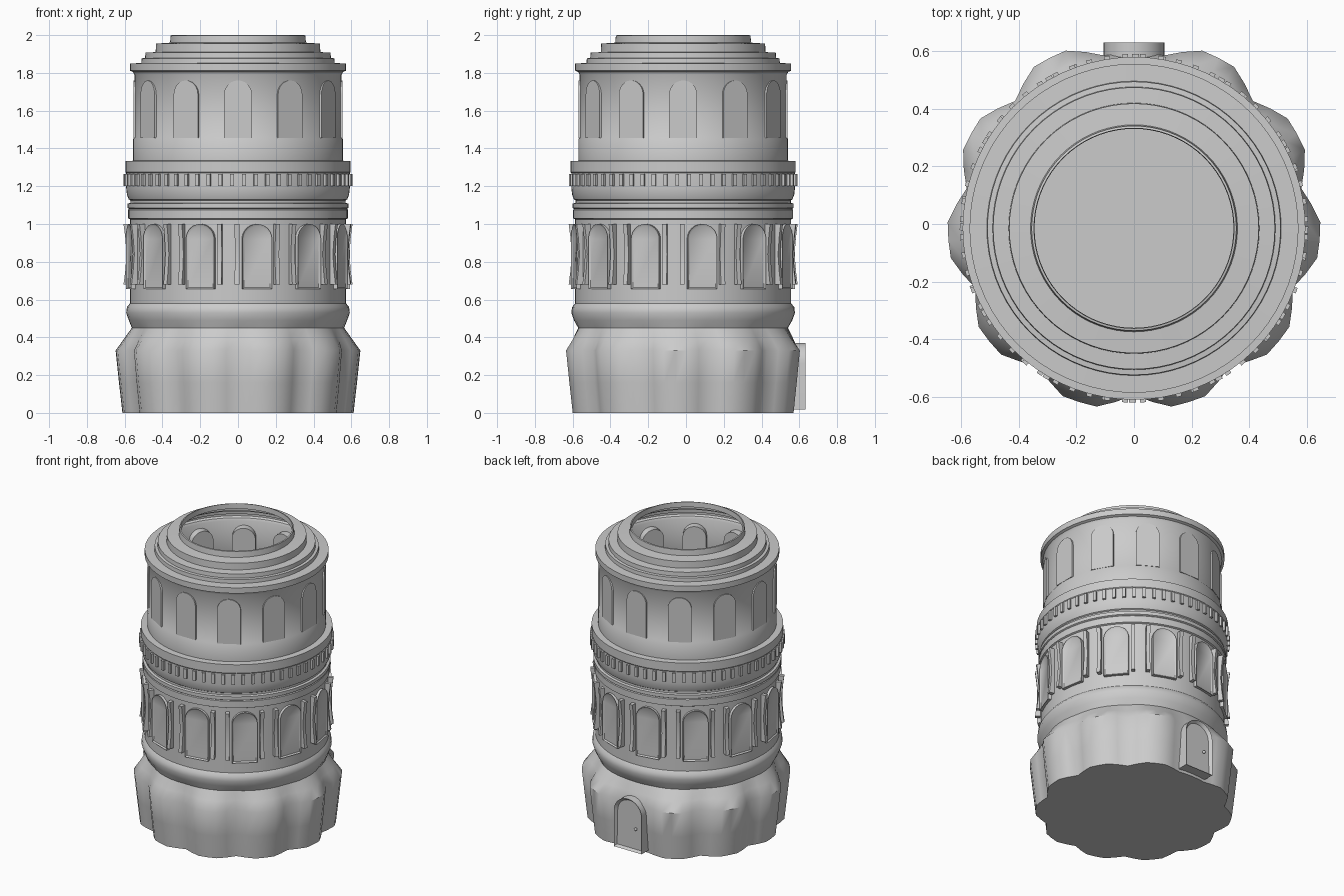
import bpy, bmesh, math
from mathutils import Matrix, Vector

if "Cube" in bpy.data.objects:
    bpy.data.objects.remove(bpy.data.objects["Cube"])

CY = -0.015  # tower axis sits slightly forward


def finish(name, bm, angle=35):
    me = bpy.data.meshes.new(name)
    bm.to_mesh(me)
    bm.free()
    ob = bpy.data.objects.new(name, me)
    bpy.context.collection.objects.link(ob)
    bpy.ops.object.select_all(action='DESELECT')
    ob.select_set(True)
    bpy.context.view_layer.objects.active = ob
    bpy.ops.object.shade_smooth_by_angle(angle=math.radians(angle))
    return ob


def lathe(name, rings, angles, cap=False, angle=35):
    """rings: list of functions theta -> (x, y, z)"""
    bm = bmesh.new()
    rows = [[bm.verts.new(f(a)) for a in angles] for f in rings]
    n = len(angles)
    for lo, hi in zip(rows, rows[1:]):
        for i in range(n):
            j = (i + 1) % n
            bm.faces.new((lo[i], lo[j], hi[j], hi[i]))
    if cap:
        c = bm.verts.new((0, 0, 0))
        for i in range(n):
            bm.faces.new((rows[0][(i + 1) % n], rows[0][i], c))
    return finish(name, bm, angle)


def circle(r, z, cy=CY):
    return lambda a: (r * math.cos(a), cy + r * math.sin(a), z)


def radial(az, cy=CY):
    """local y points outward at azimuth az (degrees)"""
    return Matrix.Translation((0, cy, 0)) @ Matrix.Rotation(math.radians(az - 90), 4, 'Z')


def prism(bm, mat, outline, y0, y1, inset=0, depth=0):
    """extrude an x-z outline from y0 to y1, optionally recessing the front"""
    back = [bm.verts.new(mat @ Vector((x, y0, z))) for x, z in outline]
    front = [bm.verts.new(mat @ Vector((x, y1, z))) for x, z in outline]
    n = len(outline)
    faces = [bm.faces.new(back), bm.faces.new(front)]
    for i in range(n):
        j = (i + 1) % n
        faces.append(bm.faces.new((back[i], back[j], front[j], front[i])))
    bmesh.ops.recalc_face_normals(bm, faces=faces)
    if inset:
        bmesh.ops.inset_region(bm, faces=[faces[1]], thickness=inset)
        bmesh.ops.translate(bm, verts=list(faces[1].verts),
                            vec=mat.to_3x3() @ Vector((0, -depth, 0)))


def arch(w, z0, z1, n=12):
    pts = [(-w, z0), (w, z0)]
    return pts + [(w * math.cos(math.pi * i / n), z1 - w + w * math.sin(math.pi * i / n))
                  for i in range(n + 1)]


# Lobed base: ten lobes with a wider gap at the back for the door
LOBES = [-73 + 34 * k for k in range(5)]
LOBES += [-180 - a for a in LOBES]


def lobe_weight(a):
    deg = math.degrees(a)
    d = min(abs((deg - l + 180) % 360 - 180) for l in LOBES)
    return 1 - min(1, max(0, (d - 5.5) / 11.5))


def lobed(tip, valley, z, cy):
    def f(a):
        r = valley + (tip - valley) * lobe_weight(a)
        return (r * math.cos(a), cy + r * math.sin(a), z)
    return f


base_angles = set()
for l in LOBES:
    for d in (-17, -11.25, -5.5, 0, 5.5, 11.25, 17):
        base_angles.add(round((l + d) % 360, 2))
base_angles |= {84.0, 90.0, 96.0}
base_angles = [math.radians(a) for a in sorted(base_angles)]
lathe("lobed_base", [
    lobed(.612, .565, 0, 0), lobed(.63, .582, .16, 0), lobed(.648, .595, .33, 0),
    lobed(.605, .575, .39, -.006), lobed(.562, .555, .45, CY),
    circle(.578, .49), circle(.592, .53), circle(.588, .56), circle(.572, .58)],
    base_angles, cap=True, angle=40)

# Tower shell: lower wall, mouldings, upper wall, stepped roof and rim
PROFILE = [(.572, .57), (.572, 1.025), (.582, 1.03), (.582, 1.075), (.577, 1.08),
           (.585, 1.085), (.585, 1.108), (.57, 1.112), (.57, 1.125), (.578, 1.13),
           (.588, 1.155), (.592, 1.19), (.592, 1.27), (.596, 1.275), (.596, 1.333),
           (.555, 1.335), (.555, 1.45), (.548, 1.46), (.548, 1.79), (.556, 1.805),
           (.572, 1.812), (.572, 1.85), (.512, 1.852), (.51, 1.877), (.492, 1.879),
           (.49, 1.907), (.436, 1.91), (.434, 1.955), (.36, 1.96), (.356, 1.998),
           (.348, 2.0), (.346, 1.965)]
ring_angles = [2 * math.pi * i / 72 for i in range(72)]
lathe("tower_wall", [circle(r, z) for r, z in PROFILE], ring_angles)

# Upper arched windows
bm = bmesh.new()
for k in range(12):
    prism(bm, radial(90 + 30 * k), arch(.074, 1.455, 1.76), .50, .553)
finish("upper_windows", bm)

# Lower arched windows with raised frames
bm = bmesh.new()
for k in range(12):
    prism(bm, radial(10 + 30 * k), arch(.079, .655, 1.0), .52, .588, .012, .008)
finish("lower_windows", bm)

# Paired waisted posts between the lower windows
bm = bmesh.new()
side = [(.555, .68), (.606, .68), (.597, .75), (.59, .84), (.597, .93), (.606, 1.0), (.555, 1.0)]
for k in range(12):
    for d in (-4.5, 4.5):
        # outline lies in the radial plane, extruded sideways
        m = radial(25 + 30 * k + d) @ Matrix.Rotation(math.pi / 2, 4, 'Z')
        prism(bm, m, side, -.012, .012)
finish("window_posts", bm, 25)

# Ring of small teeth on the cornice
bm = bmesh.new()
tooth = [(-.01, 1.2), (.01, 1.2), (.01, 1.265), (-.01, 1.265)]
for k in range(60):
    prism(bm, radial(3 + 6 * k), tooth, .58, .606)
finish("cornice_teeth", bm)

# Back door with recessed panel and knob
bm = bmesh.new()
prism(bm, radial(90, 0), arch(.106, .018, .37, 16), .46, .632, .016, .02)
finish("door", bm)
bm = bmesh.new()
bmesh.ops.create_uvsphere(bm, u_segments=12, v_segments=8, radius=.01,
                          matrix=Matrix.Translation((-.05, .618, .17)))
finish("door_knob", bm, 60)
